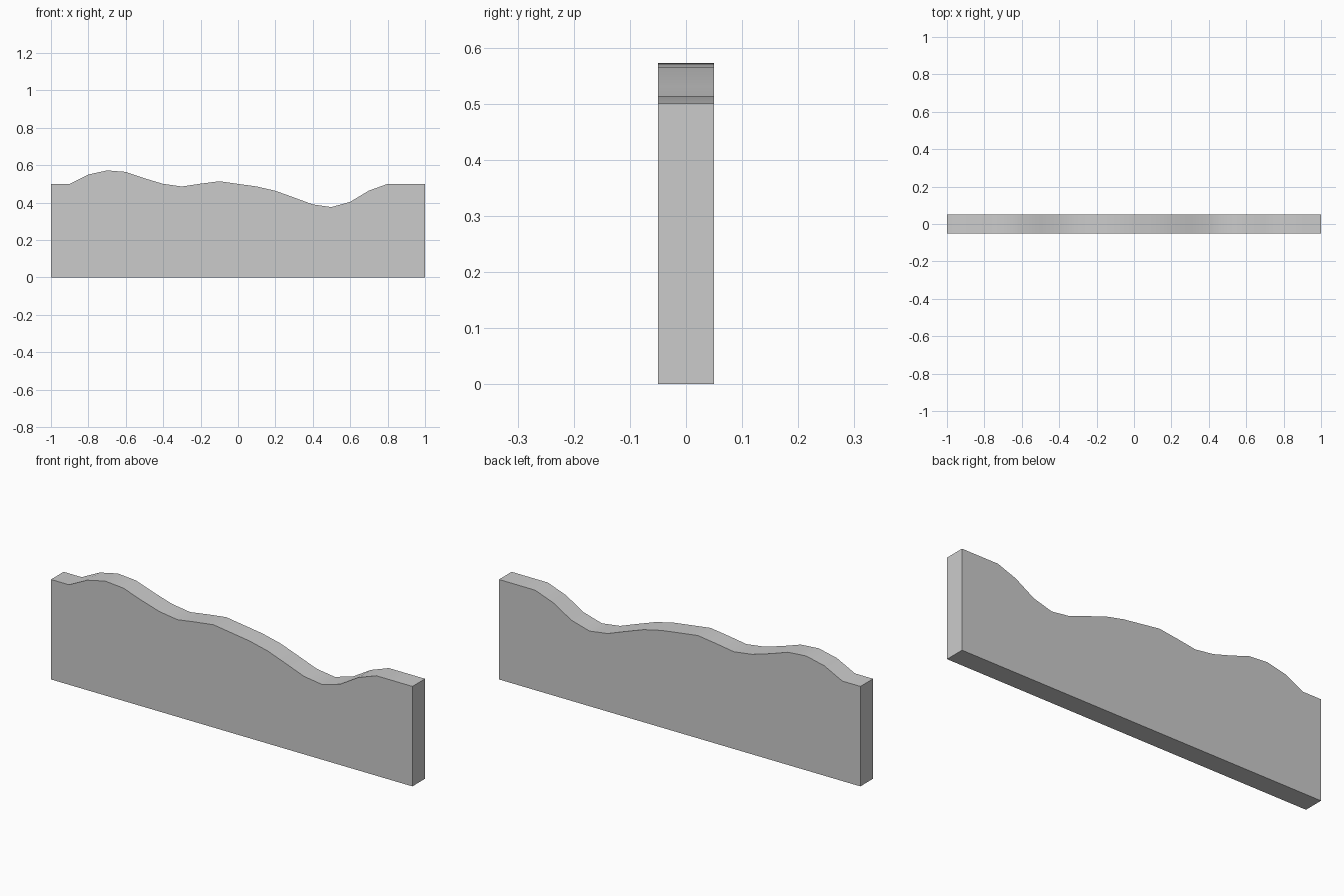
import bpy, bmesh, math

if "Cube" in bpy.data.objects:
    bpy.data.objects.remove(bpy.data.objects["Cube"])

# Heights of the wavy top edge, one every 0.1 along x
heights = [0.5, 0.5, 0.55, 0.572, 0.564, 0.53, 0.5, 0.486, 0.501, 0.514, 0.5,
           0.486, 0.463, 0.427, 0.39, 0.376, 0.404, 0.464, 0.5, 0.5, 0.5]
half_depth = 0.05

# Front outline: bottom corners, then the top edge from right to left
outline = [(-1, 0), (1, 0)]
outline += [(-1 + 0.1 * i, heights[i]) for i in reversed(range(len(heights)))]

# Extrude the outline through the thickness
bm = bmesh.new()
face = bm.faces.new([bm.verts.new((x, -half_depth, z)) for x, z in outline])
ext = bmesh.ops.extrude_face_region(bm, geom=[face], use_keep_orig=True)
moved = [g for g in ext["geom"] if isinstance(g, bmesh.types.BMVert)]
bmesh.ops.translate(bm, verts=moved, vec=(0, 2 * half_depth, 0))
bmesh.ops.recalc_face_normals(bm, faces=bm.faces)

mesh = bpy.data.meshes.new("wavy_wall")
bm.to_mesh(mesh)
bm.free()
wall = bpy.data.objects.new("wavy_wall", mesh)
bpy.context.collection.objects.link(wall)

# Smooth the wave, keep the outer edges sharp
bpy.context.view_layer.objects.active = wall
wall.select_set(True)
bpy.ops.object.shade_smooth_by_angle(angle=math.radians(40))
